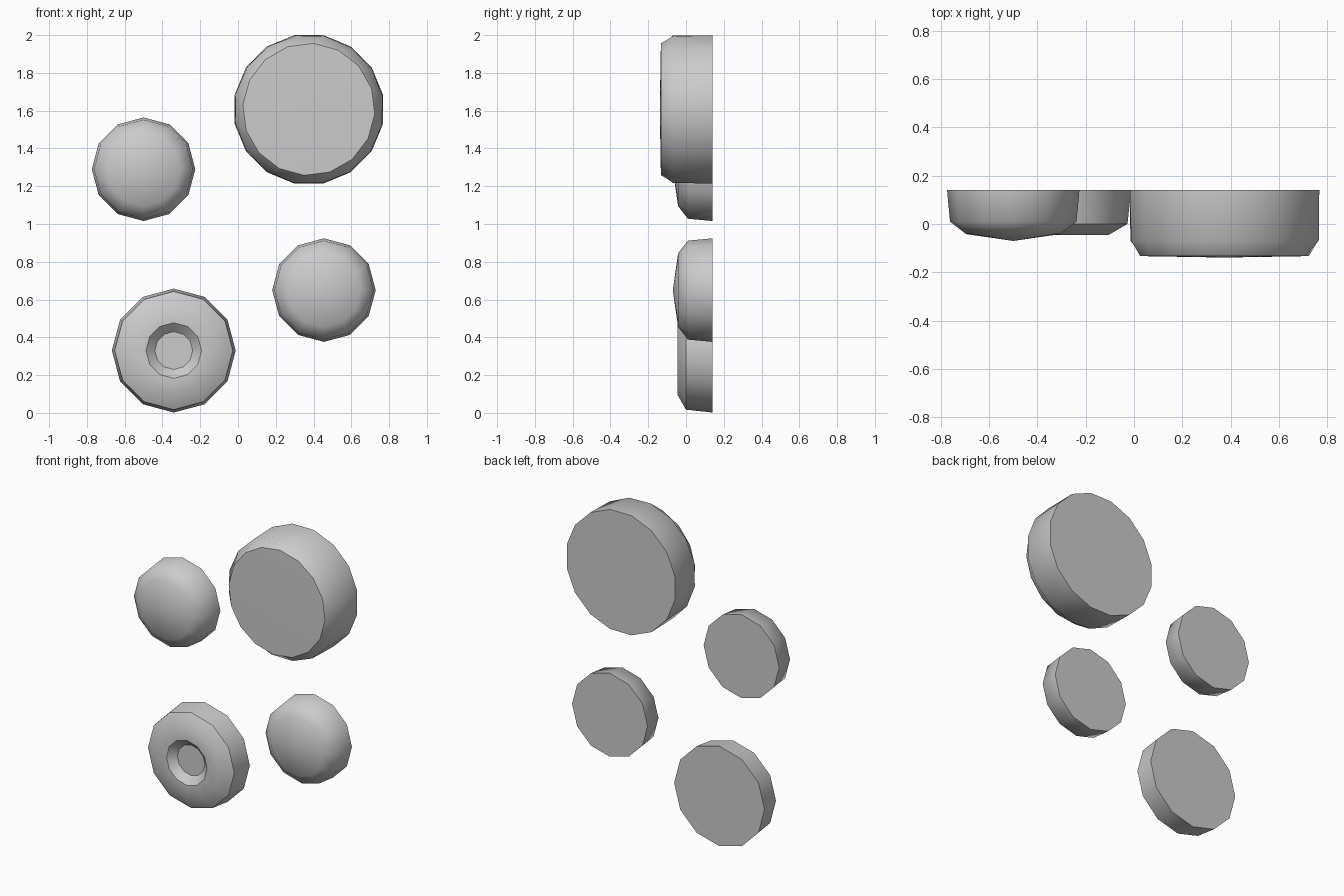
import bpy, bmesh
from math import cos, sin, radians, tau

old = bpy.data.objects.get("Cube")
if old:
    bpy.data.objects.remove(old, do_unlink=True)

# One plain grey for every part
grey = bpy.data.materials.new("plain grey")
grey.use_nodes = True
grey.diffuse_color = (0.6, 0.6, 0.6, 1)
grey.node_tree.nodes["Principled BSDF"].inputs["Base Color"].default_value = (0.6, 0.6, 0.6, 1)


def lathe(name, centre, sides, profile, sharp):
    """Turn (radius, y, start angle) rings about the y axis, back to front."""
    bm = bmesh.new()
    rings = []
    for r, y, start in profile:
        if r == 0:
            rings.append([bm.verts.new((0, y, 0))] * sides)
            continue
        angles = [radians(start) + tau * i / sides for i in range(sides)]
        rings.append([bm.verts.new((r * cos(a), y, r * sin(a))) for a in angles])
    for a, b in zip(rings, rings[1:]):
        for i in range(sides):
            j = (i + 1) % sides
            bm.faces.new(dict.fromkeys((a[i], a[j], b[j], b[i])))
    bm.faces.new(rings[0])
    if profile[-1][0] > 0:
        bm.faces.new(rings[-1])
    bmesh.ops.recalc_face_normals(bm, faces=bm.faces)
    for face in bm.faces:
        face.smooth = True
    # Hard edges run around the chosen rings
    for k in sharp:
        for i in range(sides):
            bm.edges.get((rings[k][i], rings[k][(i + 1) % sides])).smooth = False
    mesh = bpy.data.meshes.new(name)
    bm.to_mesh(mesh)
    bm.free()
    mesh.materials.append(grey)
    obj = bpy.data.objects.new(name, mesh)
    obj.location = (centre[0], 0, centre[1])
    bpy.context.collection.objects.link(obj)


# Large flat-faced button
lathe("large_button", (0.375, 1.607), 16,
      [(0.4, 0.14, 11.25), (0.396, -0.07, 10), (0.35, -0.133, 18.5), (0, -0.139, 0)],
      sharp=(0, 2))

# Two small domed buttons
dome = [(0.274, 0.14, 0), (0.262, 0.01, 0), (0.195, -0.042, 0), (0, -0.07, 0)]
lathe("upper_dome_button", (-0.5, 1.29), 12, dome, sharp=(0,))
lathe("lower_dome_button", (0.455, 0.65), 12, dome, sharp=(0,))

# Round button with a dished centre
lathe("dished_button", (-0.34, 0.33), 12,
      [(0.328, 0.14, 0), (0.313, 0, 0), (0.235, -0.045, 0),
       (0.147, -0.045, 0), (0.1, 0, 0)],
      sharp=(0, 1, 3, 4))
